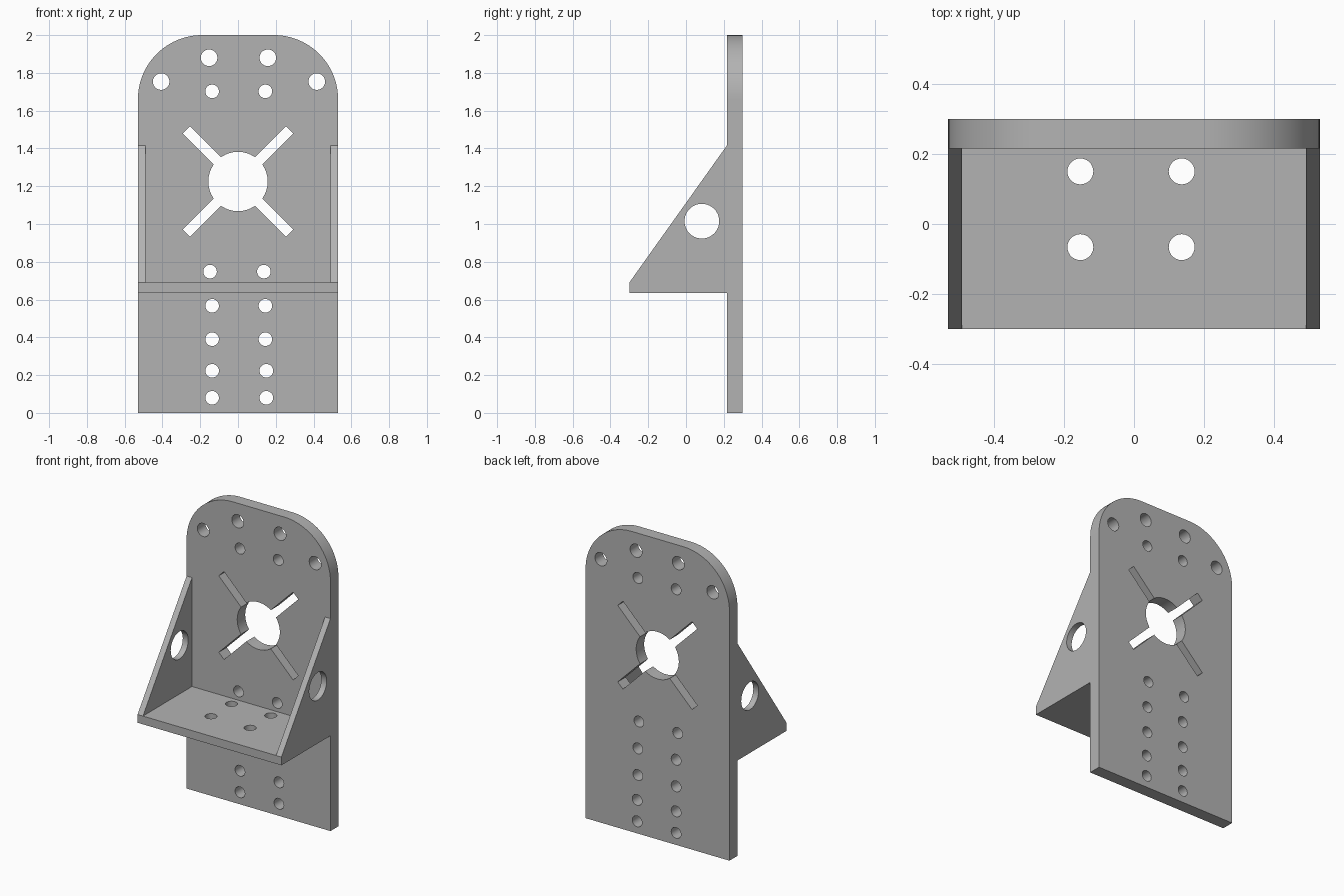
import bpy
import math
from mathutils import Matrix

if "Cube" in bpy.data.objects:
    bpy.data.objects.remove(bpy.data.objects["Cube"])

grey = bpy.data.materials.new("plain grey")
grey.diffuse_color = (0.45, 0.45, 0.45, 1)
grey.use_nodes = True
grey.node_tree.nodes["Principled BSDF"].inputs["Base Color"].default_value = grey.diffuse_color

WIDTH, HEIGHT = 0.53, 2.0            # half width, full height
BACK, FACE, FRONT = 0.30, 0.216, -0.30
SHELF_LOW, SHELF_TOP, RIB_TOP, RIB = 0.635, 0.69, 1.415, 0.04


def arc(cx, cy, r, start, end, steps):
    return [(cx + r * math.cos(start + (end - start) * i / steps),
             cy + r * math.sin(start + (end - start) * i / steps))
            for i in range(steps + 1)]


def circle(cx, cy, r, steps=40):
    return arc(cx, cy, r, 0, math.tau, steps)[:-1]


def sheet(name, loops, thickness, matrix):
    """Extrude an outline with holes into a solid sheet, centred on its plane."""
    curve = bpy.data.curves.new(name, 'CURVE')
    curve.dimensions = '2D'
    curve.fill_mode = 'BOTH'
    curve.extrude = thickness / 2
    for loop in loops:
        spline = curve.splines.new('POLY')
        spline.points.add(len(loop) - 1)
        for point, (u, v) in zip(spline.points, loop):
            point.co = (u, v, 0, 1)
        spline.use_cyclic_u = True
    obj = bpy.data.objects.new(name, curve)
    bpy.context.collection.objects.link(obj)
    bpy.ops.object.select_all(action='DESELECT')
    obj.select_set(True)
    bpy.context.view_layer.objects.active = obj
    bpy.ops.object.convert(target='MESH')
    obj = bpy.context.object
    obj.name = name
    obj.data.transform(matrix)
    obj.data.materials.clear()
    obj.data.materials.append(grey)
    # weld the caps to the walls and face everything outward
    bpy.ops.object.mode_set(mode='EDIT')
    bpy.ops.mesh.select_all(action='SELECT')
    bpy.ops.mesh.remove_doubles(threshold=0.0001)
    bpy.ops.mesh.normals_make_consistent(inside=False)
    bpy.ops.object.mode_set(mode='OBJECT')
    bpy.ops.object.shade_smooth_by_angle(angle=math.radians(30))
    return obj


# Back plate outline with rounded top corners
R = 0.34
outline = [(-WIDTH, 0), (WIDTH, 0)]
outline += arc(WIDTH - R, HEIGHT - R, R, 0, math.pi / 2, 24)
outline += arc(R - WIDTH, HEIGHT - R, R, math.pi / 2, math.pi, 24)

# Large central hole with four diagonal slots, as one outline
HUB_Z, HUB_R, SLOT_END, SLOT_HALF = 1.225, 0.157, 0.387, 0.027
gap = math.asin(SLOT_HALF / HUB_R)
hub = []
for k in range(4):
    a = math.pi / 4 + k * math.pi / 2
    c, s = math.cos(a), math.sin(a)
    for side in (-SLOT_HALF, SLOT_HALF):
        hub.append((SLOT_END * c - side * s, HUB_Z + SLOT_END * s + side * c))
    hub += arc(0, HUB_Z, HUB_R, a + gap, a + math.pi / 2 - gap, 14)

# Bolt holes: left x, right x, height, radius
pairs = [(-0.153, 0.158, 1.88, 0.044), (-0.407, 0.417, 1.754, 0.044),
         (-0.137, 0.145, 1.702, 0.036), (-0.148, 0.137, 0.748, 0.036),
         (-0.137, 0.145, 0.567, 0.036), (-0.137, 0.145, 0.39, 0.036),
         (-0.137, 0.15, 0.223, 0.036), (-0.137, 0.15, 0.08, 0.036)]
bolts = [circle(x, z, r, 28) for left, right, z, r in pairs for x in (left, right)]
sheet("back_plate", [outline, hub] + bolts, BACK - FACE,
      Matrix.Translation((0, (BACK + FACE) / 2, 0)) @ Matrix.Rotation(math.pi / 2, 4, 'X'))

# Shelf between the ribs, with four holes
inner = WIDTH - RIB
shelf = [(-inner, FRONT), (inner, FRONT), (inner, FACE), (-inner, FACE)]
shelf_holes = [circle(x, y, 0.037, 28) for x in (-0.153, 0.136) for y in (-0.066, 0.15)]
sheet("shelf", [shelf] + shelf_holes, SHELF_TOP - SHELF_LOW,
      Matrix.Translation((0, 0, (SHELF_TOP + SHELF_LOW) / 2)))

# Sloped side ribs, each with a round hole
rib = [(FRONT, SHELF_LOW), (FACE, SHELF_LOW), (FACE, RIB_TOP), (FRONT, SHELF_TOP)]
yz_plane = Matrix(((0, 0, 1, 0), (1, 0, 0, 0), (0, 1, 0, 0), (0, 0, 0, 1)))
for name, sign in (("left_rib", -1), ("right_rib", 1)):
    sheet(name, [rib, circle(0.084, 1.015, 0.092)], RIB,
          Matrix.Translation((sign * (WIDTH - RIB / 2), 0, 0)) @ yz_plane)
